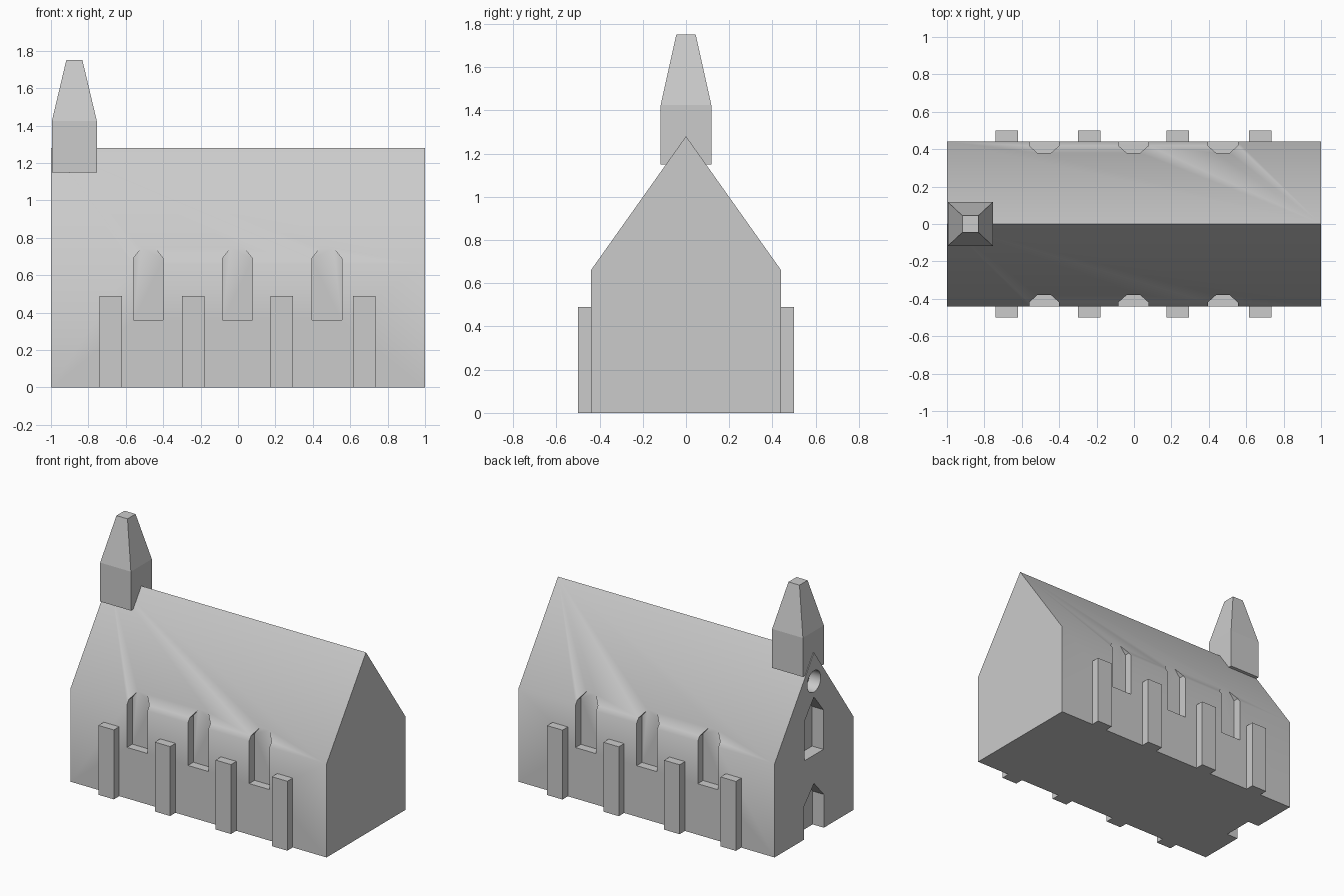
import bpy, bmesh, math
from mathutils import Matrix

if "Cube" in bpy.data.objects:
    bpy.data.objects.remove(bpy.data.objects["Cube"])

stone = bpy.data.materials.new("light grey stone")
stone.diffuse_color = (0.6, 0.6, 0.6, 1)
stone.use_nodes = True
stone.node_tree.nodes["Principled BSDF"].inputs["Base Color"].default_value = stone.diffuse_color


def finish(name, bm):
    """Turn a bmesh into a named object."""
    bmesh.ops.recalc_face_normals(bm, faces=bm.faces)
    mesh = bpy.data.meshes.new(name)
    bm.to_mesh(mesh)
    bm.free()
    mesh.materials.append(stone)
    ob = bpy.data.objects.new(name, mesh)
    bpy.context.collection.objects.link(ob)
    return ob


def prism(name, outline, place, start, end):
    """Extrude a 2D outline; place(u, v, depth) gives the 3D point."""
    bm = bmesh.new()
    a = [bm.verts.new(place(u, v, start)) for u, v in outline]
    b = [bm.verts.new(place(u, v, end)) for u, v in outline]
    bm.faces.new(a)
    bm.faces.new(b[::-1])
    n = len(a)
    for i in range(n):
        j = (i + 1) % n
        bm.faces.new((a[i], b[i], b[j], a[j]))
    return finish(name, bm)


def along_x(u, v, d):
    return (d, u, v)


def along_y(u, v, d):
    return (u, d, v)


def pointed(c, half, low, spring, apex):
    return [(c - half, low), (c + half, low), (c + half, spring), (c, apex), (c - half, spring)]


# Hall with gabled roof
hall = prism("hall", [(-0.44, 0), (0.44, 0), (0.44, 0.66), (0, 1.28), (-0.44, 0.66)],
             along_x, -1, 1)

# Recesses: side windows, doorway, gable window, round window
cutters = []
for side in (-1, 1):
    for x in (-0.48, -0.003, 0.475):
        cutters.append(prism("side_window_cutter", pointed(x, 0.08, 0.36, 0.69, 0.79),
                             along_y, side * 0.38, side * 0.6))
cutters.append(prism("door_cutter", pointed(0, 0.11, -0.1, 0.235, 0.355), along_x, -1.1, -0.912))
cutters.append(prism("gable_window_cutter", pointed(0, 0.105, 0.555, 0.835, 0.965),
                     along_x, -1.1, -0.912))
ring = [(0.075 * math.cos(i * math.tau / 32), 1.075 + 0.075 * math.sin(i * math.tau / 32))
        for i in range(32)]
cutters.append(prism("round_window_cutter", ring, along_x, -1.1, -0.912))

bpy.context.view_layer.objects.active = hall
for cutter in cutters:
    mod = hall.modifiers.new("recess", "BOOLEAN")
    mod.operation = "DIFFERENCE"
    mod.solver = "EXACT"
    mod.object = cutter
    bpy.ops.object.modifier_apply(modifier=mod.name)
    bpy.data.objects.remove(cutter)

hall.select_set(True)
bpy.ops.object.shade_smooth_by_angle(angle=math.radians(38))

# Buttresses along both long walls
for side in (-1, 1):
    for x in (-0.68, -0.24, 0.235, 0.675):
        prism("buttress", [(x - 0.06, 0), (x + 0.06, 0), (x + 0.06, 0.49), (x - 0.06, 0.49)],
              along_y, side * 0.43, side * 0.5)

# Bell tower: square base and tapering spire in one shell
bm = bmesh.new()
rings = []
for hx, hy, z in ((0.12, 0.117, 1.15), (0.12, 0.117, 1.425), (0.043, 0.045, 1.75)):
    rings.append([bm.verts.new((-0.875 + sx * hx, sy * hy, z))
                  for sx, sy in ((-1, -1), (1, -1), (1, 1), (-1, 1))])
for low, high in zip(rings, rings[1:]):
    for i in range(4):
        j = (i + 1) % 4
        bm.faces.new((low[i], low[j], high[j], high[i]))
bm.faces.new(rings[0][::-1])
bm.faces.new(rings[-1])
finish("bell_tower", bm)
